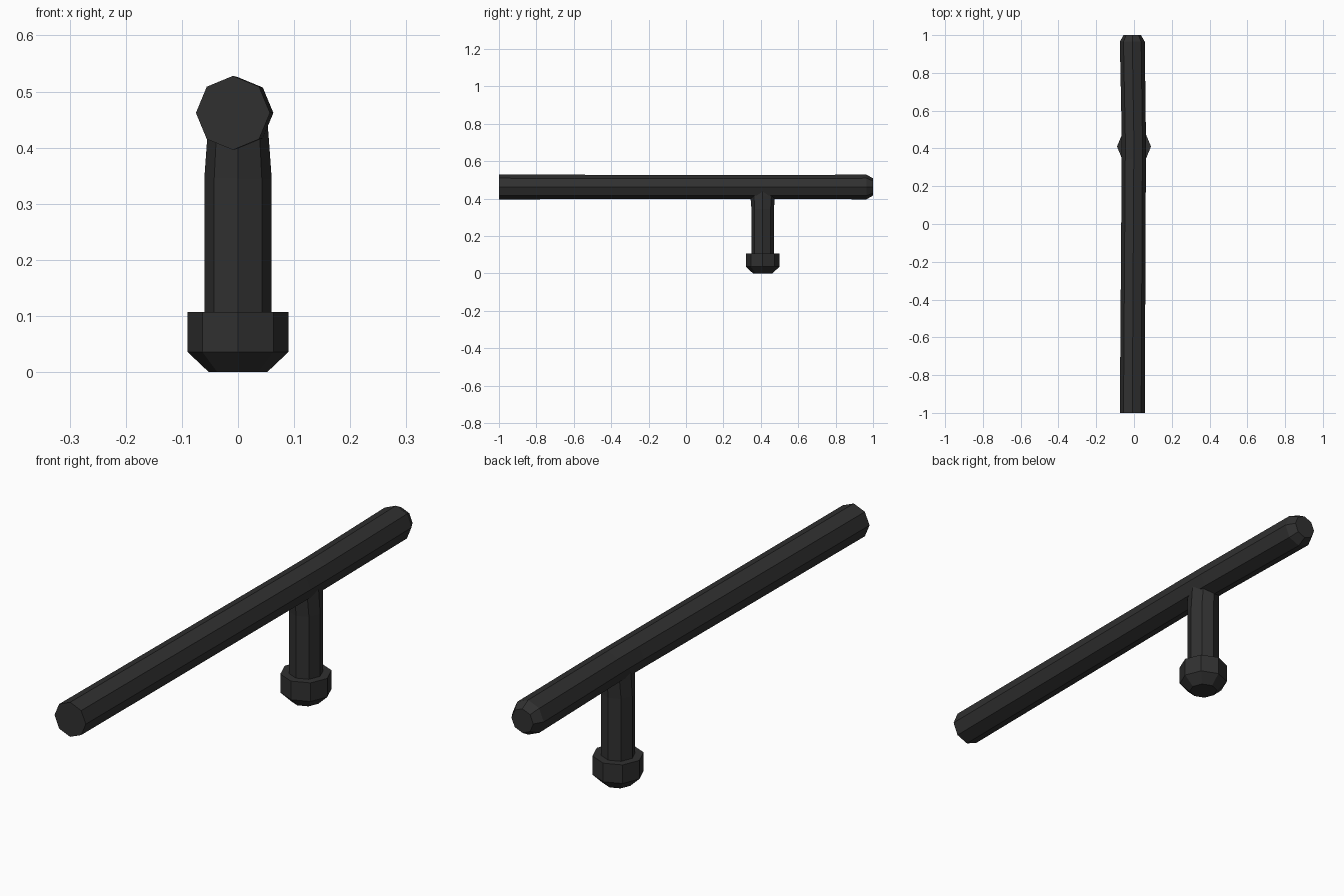
import bpy, bmesh, math

if "Cube" in bpy.data.objects:
    bpy.data.objects.remove(bpy.data.objects["Cube"])

black = bpy.data.materials.new("matte black")
black.diffuse_color = (0.03, 0.03, 0.03, 1)
black.use_nodes = True
black.node_tree.nodes["Principled BSDF"].inputs["Base Color"].default_value = black.diffuse_color


def loft(name, rings):
    """Join eight-sided rings of points with flat faces and cap both ends."""
    bm = bmesh.new()
    loops = [[bm.verts.new(p) for p in ring] for ring in rings]
    for a, b in zip(loops, loops[1:]):
        for i in range(8):
            j = (i + 1) % 8
            bm.faces.new((a[i], a[j], b[j], b[i]))
    bm.faces.new(loops[0])
    bm.faces.new(loops[-1])
    bmesh.ops.recalc_face_normals(bm, faces=bm.faces[:])
    mesh = bpy.data.meshes.new(name)
    bm.to_mesh(mesh)
    bm.free()
    mesh.materials.append(black)
    obj = bpy.data.objects.new(name, mesh)
    bpy.context.collection.objects.link(obj)
    return obj


ANGLES = [i * math.pi / 4 for i in range(8)]


def bar_ring(y, x, r):
    return [(x + r * math.cos(a), y, 0.462 + r * math.sin(a)) for a in ANGLES]


def post_ring(z, rx, ry):
    return [(rx * math.cos(a), 0.41 + ry * math.sin(a), z) for a in ANGLES]


# Long bar, slightly bowed to the side where the handle joins
loft("long_bar", [bar_ring(-1, -0.009, 0.066), bar_ring(0.345, -0.001, 0.064),
                  bar_ring(0.475, -0.001, 0.064), bar_ring(0.965, -0.009, 0.066),
                  bar_ring(1, -0.009, 0.046)])

# Side handle, flaring along the bar at its top
loft("handle", [post_ring(0.09, 0.06, 0.06), post_ring(0.345, 0.06, 0.06),
                post_ring(0.415, 0.055, 0.066), post_ring(0.44, 0.053, 0.066)])

# Knob at the end of the handle
loft("handle_knob", [post_ring(0, 0.052, 0.052), post_ring(0.036, 0.09, 0.09),
                     post_ring(0.107, 0.09, 0.09)])
